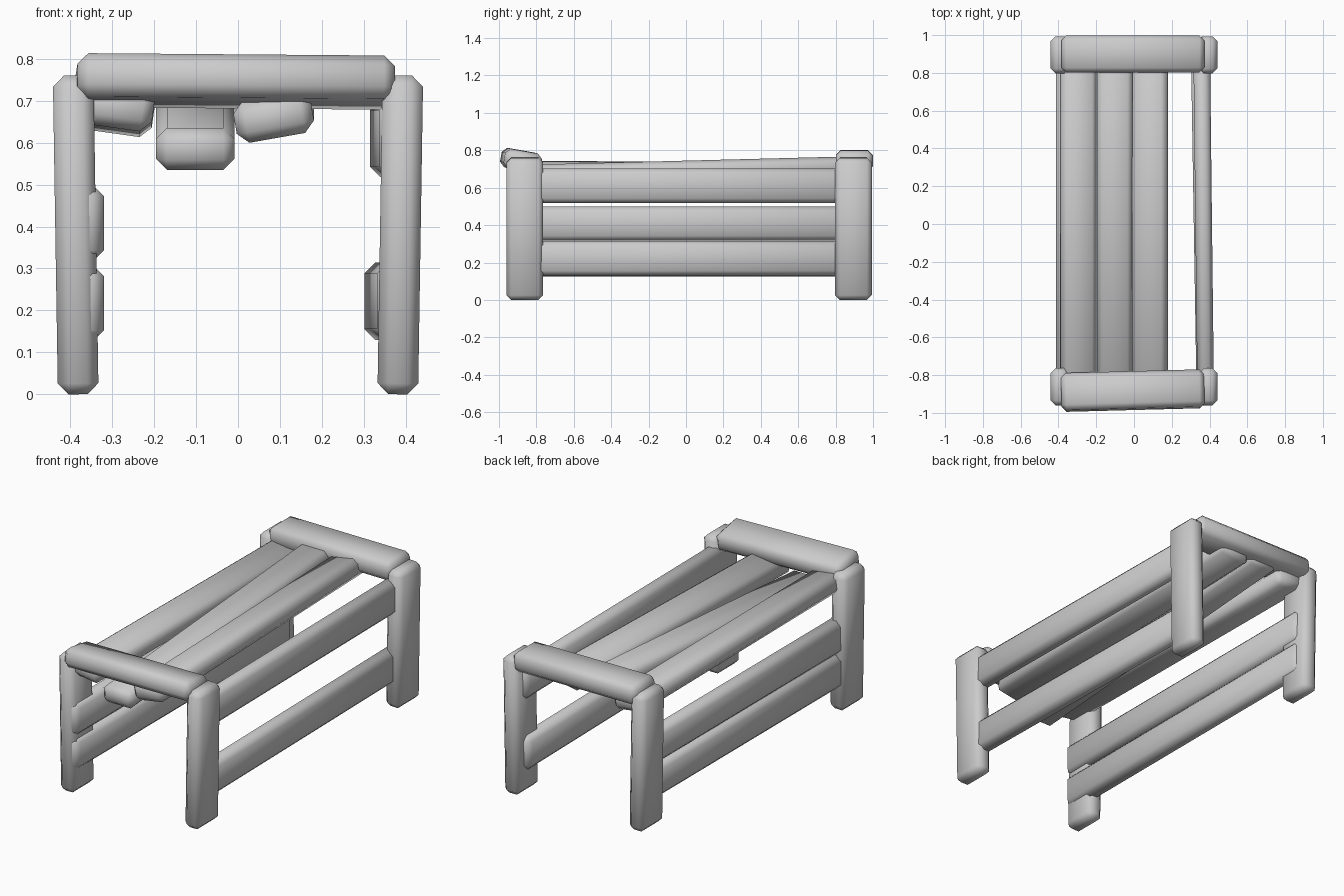
import bpy
from math import radians
from mathutils import Vector, Matrix

if "Cube" in bpy.data.objects:
    bpy.data.objects.remove(bpy.data.objects["Cube"], do_unlink=True)

# Single plain grey
grey = bpy.data.materials.new("plain_grey")
grey.use_nodes = True
grey.diffuse_color = (0.6, 0.6, 0.6, 1)
grey.node_tree.nodes["Principled BSDF"].inputs["Base Color"].default_value = (0.6, 0.6, 0.6, 1)


def plank(name, start, end, width, thick, roll=0):
    """Chamfered board running from start to end; width lies along the local x axis."""
    a, b = Vector(start), Vector(end)
    along = (b - a).normalized()
    side = Vector((0, 1, 0)) if abs(along.y) < 0.5 else Vector((1, 0, 0))
    side = (side - along * side.dot(along)).normalized()
    up = side.cross(along)
    basis = Matrix((side, along, up)).transposed() @ Matrix.Rotation(radians(roll), 3, 'Y')
    bpy.ops.mesh.primitive_cube_add(size=1)
    ob = bpy.context.object
    ob.name = name
    ob.data.transform(Matrix.Diagonal((width, (b - a).length, thick, 1)))
    ob.matrix_world = Matrix.Translation((a + b) / 2) @ basis.to_4x4()
    bevel = ob.modifiers.new("chamfer", 'BEVEL')
    bevel.width = 0.026
    bevel.segments = 1
    bpy.ops.object.shade_smooth()
    ob.data.materials.append(grey)
    return ob


# Corner posts, leaning slightly outwards
for sx, side in ((1, "left"), (-1, "right")):
    for y, place in ((-0.862, "front"), (0.895, "back")):
        plank(f"{place}_{side}_post", (sx * 0.381, y, 0), (sx * 0.393, y, 0.76), 0.197, 0.097)

# End beams across the posts; the front one is tipped forward
plank("front_beam", (-0.385, -0.892, 0.749), (0.372, -0.872, 0.743), 0.2, 0.105, -10)
plank("back_beam", (-0.385, 0.9, 0.747), (0.372, 0.9, 0.743), 0.197, 0.11)

# Top slats, each loose and at its own slope
plank("top_slat_right", (-0.295, -0.93, 0.686), (-0.295, 0.94, 0.672), 0.187, 0.1, 8)
plank("top_slat_middle", (-0.102, -0.92, 0.583), (-0.102, 0.94, 0.722), 0.187, 0.1)
plank("top_slat_left", (0.085, -0.92, 0.66), (0.085, 0.94, 0.708), 0.187, 0.1, -10)

# Side slats, standing on edge
plank("left_upper_slat", (0.38, -0.95, 0.61), (0.358, 0.94, 0.61), 0.185, 0.088, 90)
plank("left_lower_slat", (0.376, -0.95, 0.222), (0.345, 0.94, 0.222), 0.185, 0.088, 90)
plank("right_upper_slat", (-0.366, -0.95, 0.408), (-0.366, 0.94, 0.408), 0.182, 0.092, 90)
plank("right_lower_slat", (-0.366, -0.95, 0.217), (-0.366, 0.94, 0.217), 0.182, 0.092, 90)
